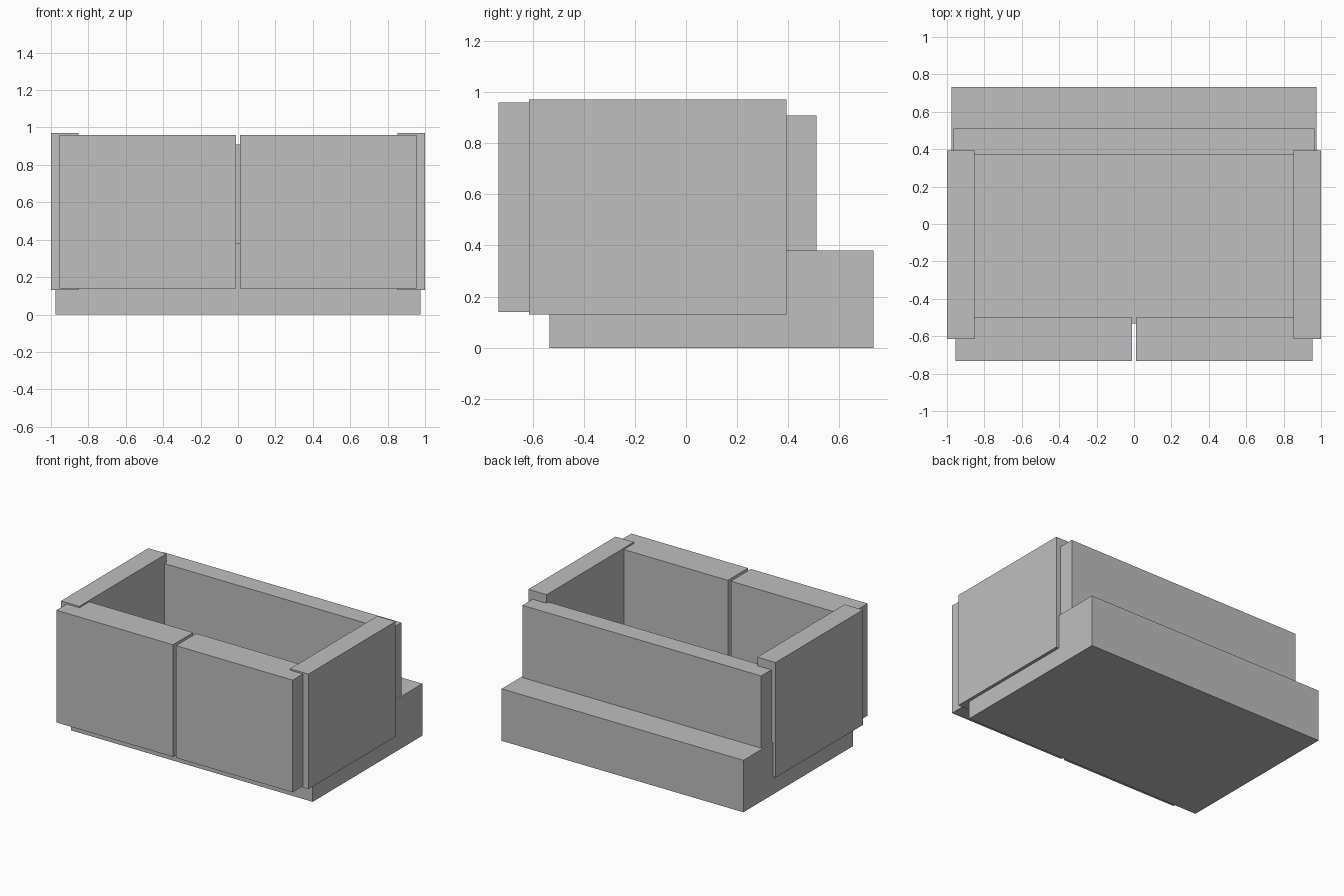
import bpy

if "Cube" in bpy.data.objects:
    bpy.data.objects.remove(bpy.data.objects["Cube"])

# single flat grey
grey = bpy.data.materials.new("plain grey")
grey.diffuse_color = (0.52, 0.52, 0.52, 1.0)
grey.use_nodes = True
grey.node_tree.nodes["Principled BSDF"].inputs["Base Color"].default_value = grey.diffuse_color


def box(name, x, y, z):
    """Axis-aligned box from (min, max) ranges."""
    lo, hi = zip(x, y, z)
    bpy.ops.mesh.primitive_cube_add(size=1)
    ob = bpy.context.object
    ob.name = ob.data.name = name
    for v in ob.data.vertices:
        v.co = [hi[i] if v.co[i] > 0 else lo[i] for i in range(3)]
    ob.data.materials.append(grey)
    return ob


# low base slab and the long rear rail standing on it
box("base", (-0.977, 0.977), (-0.533, 0.733), (0.0, 0.38))
box("rear_rail", (-0.965, 0.965), (0.368, 0.51), (0.38, 0.908))

# mirrored pairs: side arms and front cushions
for side, s in (("left", -1), ("right", 1)):
    box(side + "_arm", sorted((s * 0.852, s * 1.0)), (-0.615, 0.393), (0.13, 0.971))
    box(side + "_front_cushion", sorted((s * 0.012, s * 0.955)), (-0.733, -0.5), (0.14, 0.96))
